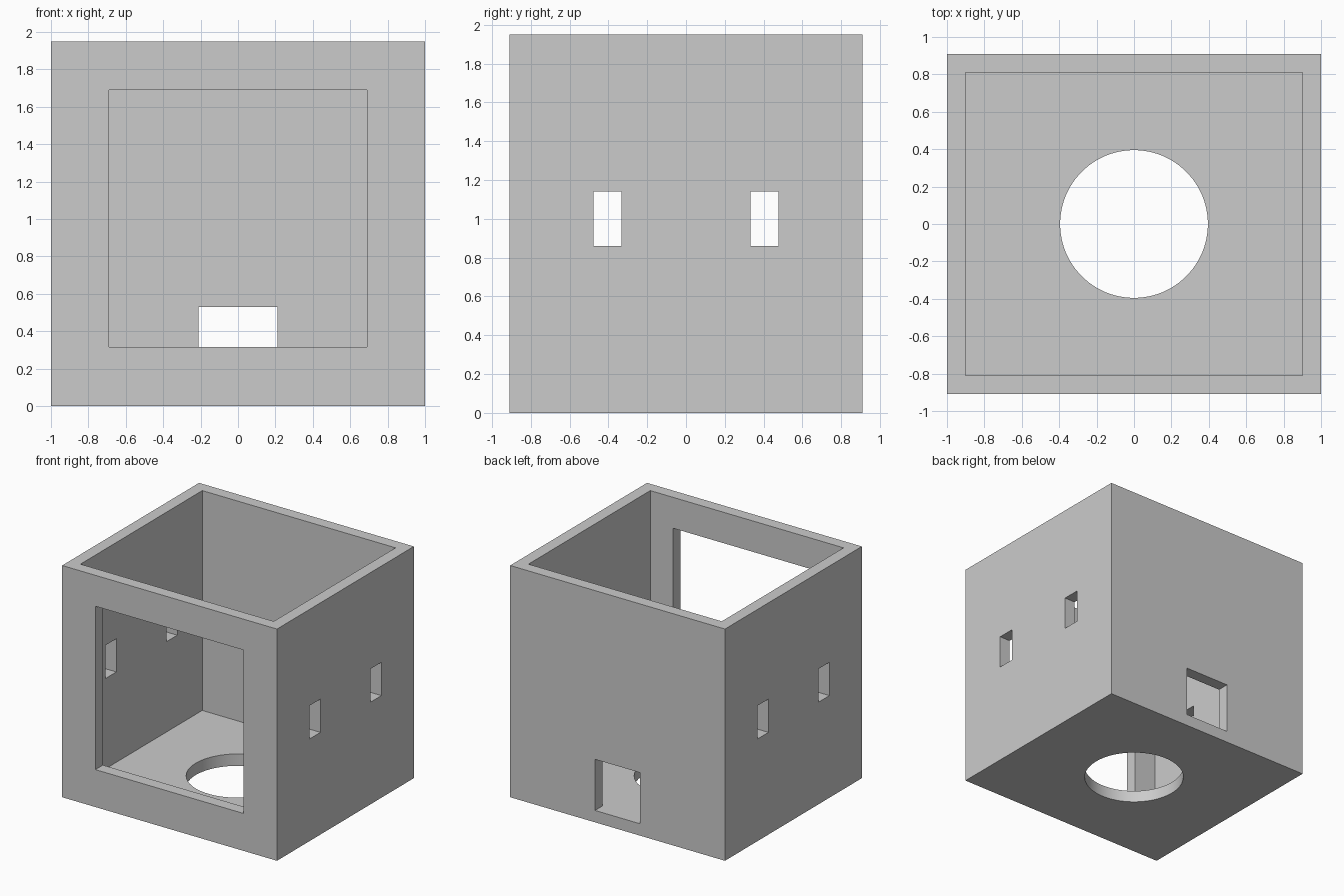
import bpy

if "Cube" in bpy.data.objects:
    bpy.data.objects.remove(bpy.data.objects["Cube"], do_unlink=True)

# Material
grey = bpy.data.materials.new("plain grey")
grey.use_nodes = True
colour = (0.6, 0.6, 0.6, 1)
grey.diffuse_color = colour
grey.node_tree.nodes["Principled BSDF"].inputs["Base Color"].default_value = colour

HALF_X, HALF_Y, HEIGHT, WALL = 1.0, 0.91, 1.95, 0.1


def box(name, low, high):
    """Axis-aligned box between two corners."""
    bpy.ops.mesh.primitive_cube_add(size=1)
    ob = bpy.context.object
    ob.name = name
    centre = [(a + b) / 2 for a, b in zip(low, high)]
    size = [b - a for a, b in zip(low, high)]
    for v in ob.data.vertices:
        v.co = [c + s * p for c, s, p in zip(centre, size, v.co)]
    ob.data.materials.append(grey)
    return ob


def cut(target, cutter):
    """Subtract a cutter from the target and hide the cutter."""
    mod = target.modifiers.new(cutter.name, "BOOLEAN")
    mod.operation = "DIFFERENCE"
    mod.solver = "EXACT"
    mod.object = cutter
    bpy.context.view_layer.objects.active = target
    bpy.ops.object.modifier_apply(modifier=mod.name)
    bpy.data.objects.remove(cutter, do_unlink=True)


# Open-topped housing
housing = box("housing", (-HALF_X, -HALF_Y, 0), (HALF_X, HALF_Y, HEIGHT))
inner_x, inner_y = HALF_X - WALL, HALF_Y - WALL
cut(housing, box("cavity", (-inner_x, -inner_y, WALL), (inner_x, inner_y, HEIGHT + 1)))

# Large front opening
cut(housing, box("front_opening", (-0.69, -1.2, 0.315), (0.69, -0.7, 1.69)))

# Back doorway, flush with the floor
cut(housing, box("back_opening", (-0.21, 0.7, WALL), (0.21, 1.2, 0.53)))

# Pairs of side slots, through both walls
for side in (-1, 1):
    y = side * 0.405
    cut(housing, box("side_slot", (-1.2, y - 0.073, 0.86), (1.2, y + 0.073, 1.14)))

# Round floor hole
bpy.ops.mesh.primitive_cylinder_add(vertices=96, radius=0.395, depth=0.6)
hole = bpy.context.object
hole.name = "floor_hole"
hole.data.materials.append(grey)
cut(housing, hole)

# Smooth round rim, sharp corners
bpy.ops.object.select_all(action="DESELECT")
housing.select_set(True)
bpy.context.view_layer.objects.active = housing
bpy.ops.object.shade_smooth_by_angle(angle=0.5)
